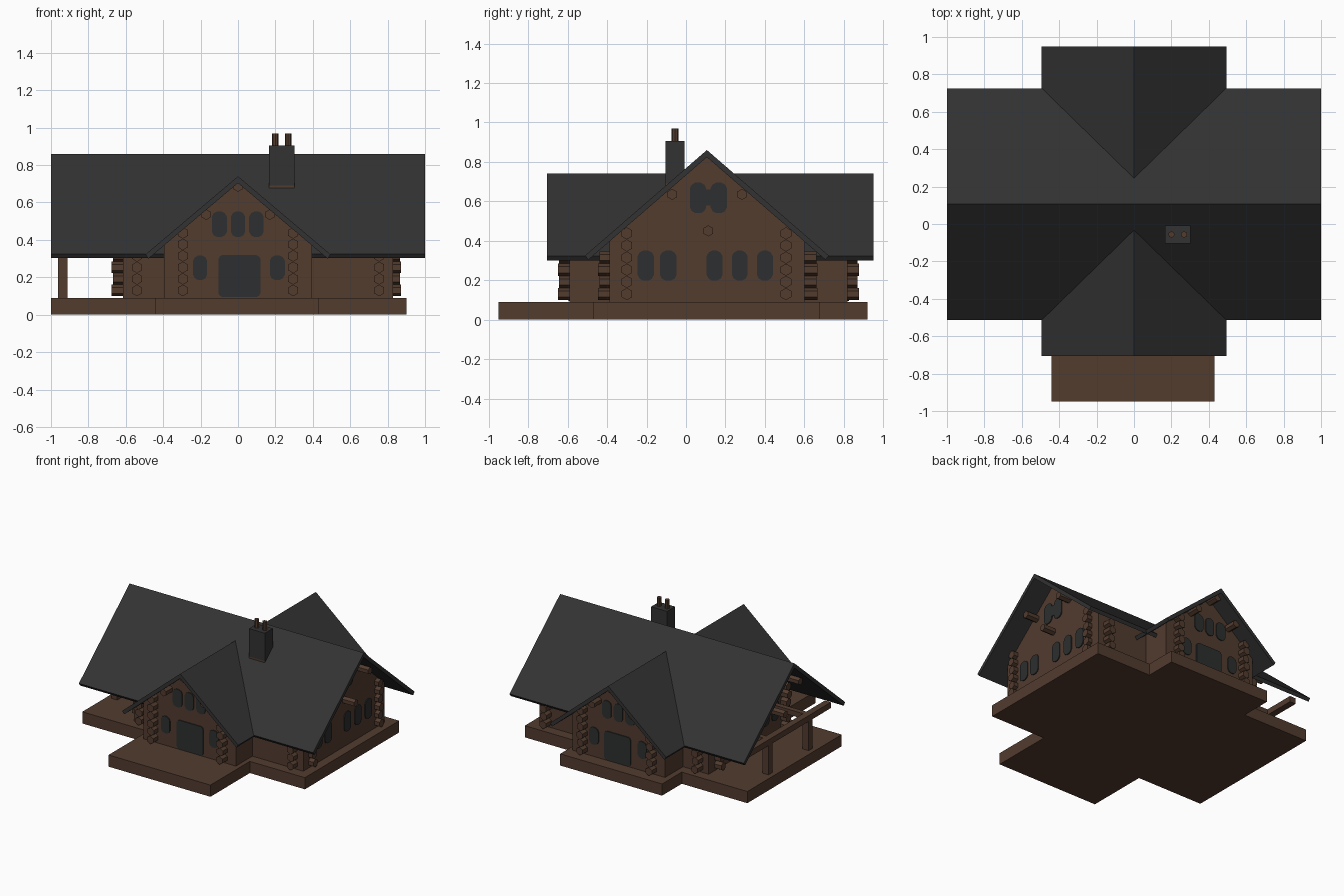
import bpy, math
from mathutils import Vector

if "Cube" in bpy.data.objects:
    bpy.data.objects.remove(bpy.data.objects["Cube"])


def mat(name, rgb):
    m = bpy.data.materials.new(name)
    m.diffuse_color = (*rgb, 1)
    m.use_nodes = True
    m.node_tree.nodes["Principled BSDF"].inputs["Base Color"].default_value = m.diffuse_color
    return m


WOOD = mat("brown_wood", (0.084, 0.045, 0.028))
SLATE = mat("dark_slate", (0.032, 0.032, 0.032))
GLASS = mat("dark_glass", (0.026, 0.028, 0.029))


def prism(name, pts, axis, a, b, m):
    """Extrude a 2D profile (horizontal, z) along x or y; axis 'z' takes (x, y)."""
    def place(p, t):
        return {'x': (t, p[0], p[1]), 'y': (p[0], t, p[1]), 'z': (p[0], p[1], t)}[axis]
    n = len(pts)
    area = sum(pts[i][0] * pts[(i + 1) % n][1] - pts[(i + 1) % n][0] * pts[i][1] for i in range(n))
    flip = (area > 0) == (axis == 'y')
    verts = [place(p, a) for p in pts] + [place(p, b) for p in pts]
    faces = [tuple(range(n))[::-1], tuple(range(n, 2 * n))]
    faces += [(i, (i + 1) % n, (i + 1) % n + n, i + n) for i in range(n)]
    if flip:
        faces = [f[::-1] for f in faces]
    me = bpy.data.meshes.new(name)
    me.from_pydata(verts, [], faces)
    me.materials.append(m)
    ob = bpy.data.objects.new(name, me)
    bpy.context.collection.objects.link(ob)
    return ob


def box(name, x0, x1, y0, y1, z0, z1, m):
    return prism(name, [(x0, y0), (x1, y0), (x1, y1), (x0, y1)], 'z', z0, z1, m)


def log(name, axis, c, z, a, b, r=0.031, n=6):
    pts = [(c + r * math.sin(2 * math.pi * i / n), z + r * math.cos(2 * math.pi * i / n)) for i in range(n)]
    return prism(name, pts, axis, a, b, WOOD)


def pane(name, axis, wall, out, c0, c1, z0, z1, k=0.028):
    """Window plate with clipped corners lying on a wall."""
    j = k * 0.35
    pts = []
    for cx, cz, sx, sz in ((c1, z0, 1, -1), (c1, z1, 1, 1), (c0, z1, -1, 1), (c0, z0, -1, -1)):
        side = [(cx, cz - sz * k), (cx - sx * j, cz - sz * j), (cx - sx * k, cz)]
        pts += side if sx * sz > 0 else side[::-1]
    return prism(name, pts, axis, min(wall, wall + out * 0.007), max(wall, wall + out * 0.007), GLASS)


# deck: cross-shaped base
prism("deck", [(-1, -.47), (-.44, -.47), (-.44, -.95), (.43, -.95), (.43, -.47), (.9, -.47),
               (.9, .68), (.43, .68), (.43, .92), (-.44, .92), (-.44, .68), (-1, .68)], 'z', 0, .09, WOOD)


# roofs: chevron slabs
def roof(name, axis, c, half, ridge, eave, a, b):
    s = (ridge - eave) / half
    t = .036
    e = .016
    pts = [(c - half, eave), (c, ridge), (c + half, eave), (c + half - e, eave + e * s - t),
           (c, ridge - t), (c - half + e, eave + e * s - t)]
    return prism(name, pts, axis, a, b, SLATE)


roof("main_roof", 'x', .106, .618, .86, .325, -1, 1)
roof("cross_roof", 'y', 0, .495, .74, .322, -.705, .95)


# walls: gabled blocks reaching the roof underside
def walls(name, axis, c, half, ridge, slope, a, b):
    r = ridge - .03
    e = r - half * slope
    prism(name, [(c - half, .09), (c + half, .09), (c + half, e), (c, r), (c - half, e)], axis, a, b, WOOD)


walls("main_walls", 'x', .106, .495, .86, .866, -.615, .83)
walls("cross_walls", 'y', 0, .395, .74, .845, -.59, .82)

# stacked log ends at the corners
for i in range(6):
    z = .13 + .0615 * i
    d = .007 * (i % 2)
    for y in (-.30, .507):
        log("end_log_right", 'x', y, z, .80, .872 - d)
        log("end_log_left", 'x', y, z, -.675 + d, -.58)
    for x in (-.295, .295):
        log("end_log_front", 'y', x, z, -.65 + d, -.55)
        log("end_log_back", 'y', x, z, .78, .877 - d)
    if i < 4:
        for x in (-.54, .755):
            log("side_log_front", 'y', x, z, -.445 + d, -.35)
            log("side_log_back", 'y', x, z, .56, .668 - d)

# roof purlins poking out of the gables
for x, z in ((0, .685), (-.17, .535), (.17, .535)):
    log("cross_purlin_front", 'y', x, z, -.67, -.5, .028)
    log("cross_purlin_back", 'y', x, z, .75, .91, .028)
for y, z in ((-.07, .635), (.284, .635), (.113, .45)):
    log("main_purlin_right", 'x', y, z, .75, .93, .028)
    log("main_purlin_left", 'x', y, z, -.93, -.55, .028)

# porch on the left side: posts, beam and ties
for y in (-.145, .345):
    box("porch_post", -.963, -.912, y - .025, y + .025, .09, .32, WOOD)
    box("porch_tie", -.94, -.6, y - .02, y + .02, .32, .36, WOOD)
box("porch_beam", -.963, -.912, -.39, .61, .315, .36, WOOD)

# front and back doors and windows
for wall, out in ((-.59, -1), (.82, 1)):
    pane("door", 'y', wall, out, -.105, .12, .095, .318, .02)
    for a, b in ((-.24, -.165), (.17, .25)):
        pane("side_window", 'y', wall, out, a, b, .185, .317)
    for a, b in ((-.14, -.06), (-.038, .038), (.06, .137)):
        pane("loft_window", 'y', wall, out, a, b, .415, .552)

# right and left gable windows
for wall, out in ((.83, 1), (-.615, -1)):
    for a, b in ((-.245, -.163), (-.132, -.048), (.105, .185), (.233, .312), (.36, .44)):
        pane("gable_window", 'x', wall, out, a, b, .198, .35)
    for a, b in ((.02, .102), (.125, .207)):
        pane("gable_loft_window", 'x', wall, out, a, b, .54, .695)
    pane("gable_loft_link", 'x', wall, out, .09, .137, .58, .66, .004)

# chimney with two pots and a base flashing
box("chimney", .167, .303, -.105, -.007, .69, .905, SLATE)
box("chimney_flashing", .167, .303, -.105, -.007, .66, .69, WOOD)
for x in (.2, .268):
    prism("chimney_pot", [(x + .017 * math.cos(k * math.pi / 4), -.056 + .017 * math.sin(k * math.pi / 4))
                          for k in range(8)], 'z', .9, .97, WOOD)
